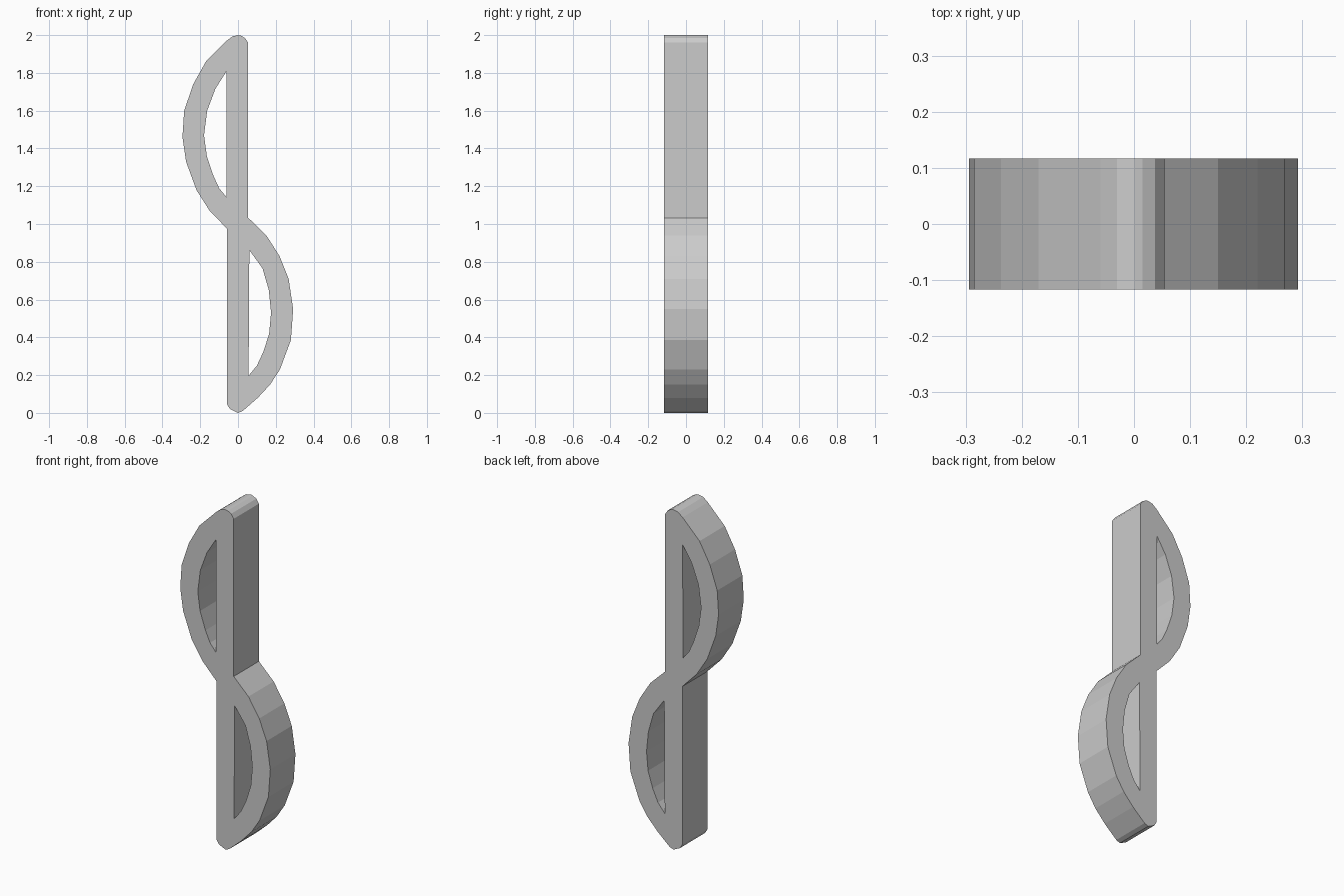
import bpy
from math import pi
from mathutils import Matrix

if "Cube" in bpy.data.objects:
    bpy.data.objects.remove(bpy.data.objects["Cube"])

HALF_DEPTH = 0.117

grey = bpy.data.materials.new("light grey")
grey.use_nodes = True
grey.diffuse_color = (0.6, 0.6, 0.6, 1)
grey.node_tree.nodes["Principled BSDF"].inputs["Base Color"].default_value = (0.6, 0.6, 0.6, 1)

# Upper left bow, from the rounded top down to the stem
upper_bow = [(0, 2), (-0.03, 1.993), (-0.06, 1.97), (-0.17, 1.86), (-0.237, 1.74),
             (-0.285, 1.6), (-0.294, 1.46), (-0.275, 1.33), (-0.22, 1.18),
             (-0.15, 1.07), (-0.058, 0.975)]
# Rounded foot of the stem
foot = [(-0.058, 0.045), (-0.042, 0.02), (0, 0), (0.025, 0.01)]
# Lower right bow, from the foot up to the stem
lower_bow = [(0.105, 0.08), (0.17, 0.15), (0.222, 0.23), (0.28, 0.385), (0.292, 0.55),
             (0.268, 0.71), (0.22, 0.83), (0.15, 0.94), (0.054, 1.033)]
# Rounded head of the stem
head = [(0.054, 1.96), (0.037, 1.985), (0.015, 1.997)]

# Openings between the stem and each bow
upper_hole = [(-0.06, 1.81), (-0.12, 1.715), (-0.163, 1.6), (-0.18, 1.47),
              (-0.165, 1.36), (-0.13, 1.255), (-0.1, 1.19), (-0.062, 1.143)]
lower_hole = [(0.06, 0.862), (0.13, 0.765), (0.163, 0.65), (0.175, 0.53),
              (0.165, 0.42), (0.135, 0.325), (0.1, 0.25), (0.056, 0.197)]

# Filled outline with openings, extruded to thickness
curve = bpy.data.curves.new("bar_profile", "CURVE")
curve.dimensions = "2D"
curve.fill_mode = "BOTH"
curve.extrude = HALF_DEPTH
for loop in (upper_bow + foot + lower_bow + head, upper_hole, lower_hole):
    spline = curve.splines.new("POLY")
    spline.points.add(len(loop) - 1)
    for point, (x, z) in zip(spline.points, loop):
        point.co = (x, z, 0, 1)
    spline.use_cyclic_u = True

# Convert to a flat-shaded mesh and stand it upright
helper = bpy.data.objects.new("profile_helper", curve)
bpy.context.collection.objects.link(helper)
bpy.context.view_layer.update()
mesh = bpy.data.meshes.new_from_object(helper.evaluated_get(bpy.context.evaluated_depsgraph_get()))
bpy.data.objects.remove(helper)
mesh.transform(Matrix.Rotation(pi / 2, 4, "X"))
mesh.materials.clear()
mesh.materials.append(grey)
for face in mesh.polygons:
    face.use_smooth = False
    face.material_index = 0
bar = bpy.data.objects.new("double_bow_bar", mesh)
bpy.context.collection.objects.link(bar)
